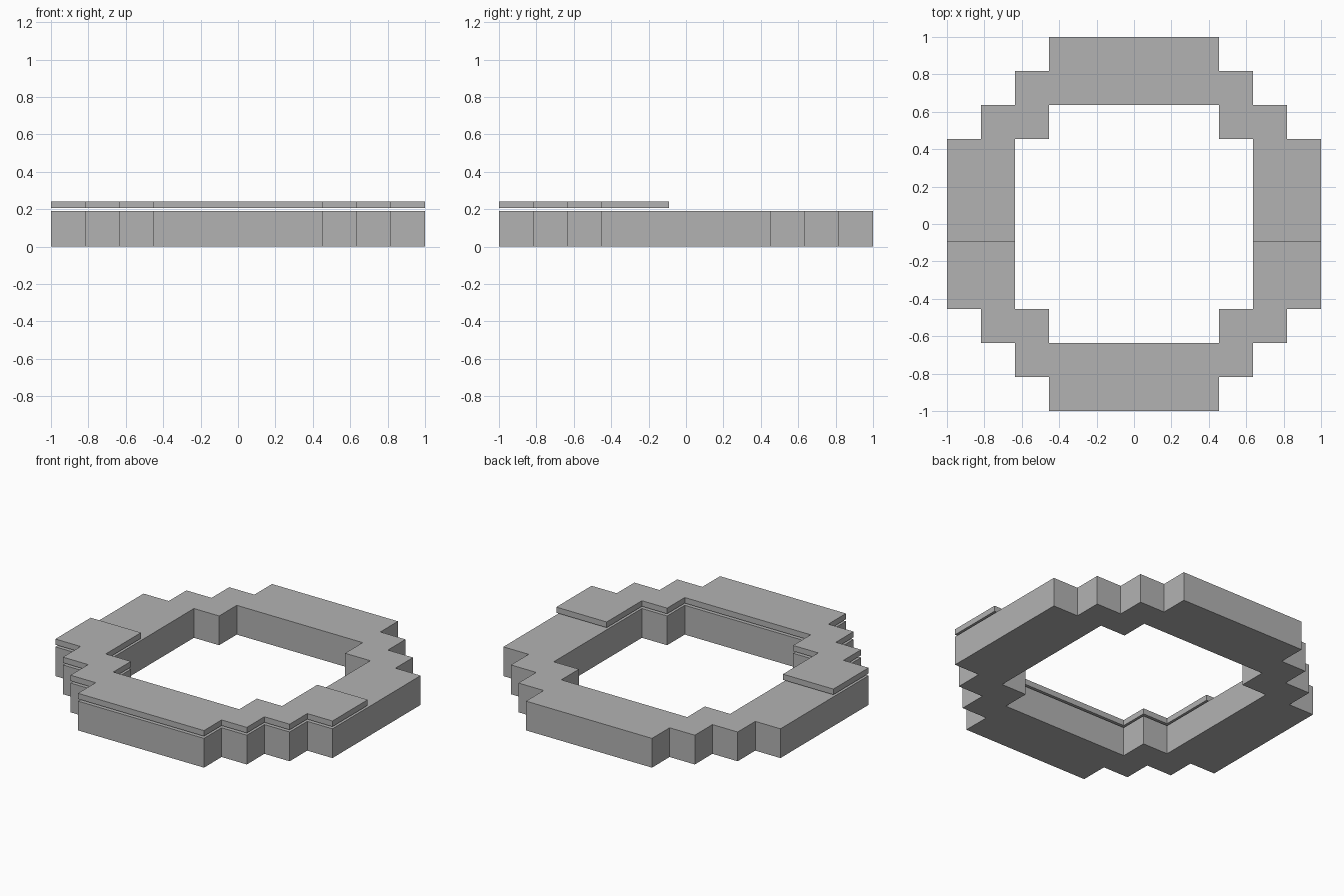
import bpy, bmesh

if "Cube" in bpy.data.objects:
    bpy.data.objects.remove(bpy.data.objects["Cube"])

U = 2 / 11  # one grid step of the stepped ring

grey = bpy.data.materials.new("plain grey")
grey.diffuse_color = (0.45, 0.45, 0.45, 1)
grey.use_nodes = True
grey.node_tree.nodes["Principled BSDF"].inputs["Base Color"].default_value = grey.diffuse_color


def half_ring(cut, sign=1):
    """C-shaped outline, in grid steps, of the ring from y = cut to y = -5.5."""
    outer = [(5.5, cut), (5.5, -2.5), (4.5, -2.5), (4.5, -3.5),
             (3.5, -3.5), (3.5, -4.5), (2.5, -4.5), (2.5, -5.5)]
    inner = [(2.5, -3.5), (2.5, -2.5), (3.5, -2.5), (3.5, cut)]
    loop = outer + [(-x, y) for x, y in reversed(outer)]
    loop += [(-x, y) for x, y in reversed(inner)] + inner
    return [(x * U, y * U * sign) for x, y in loop]


def stepped_plate(name, outlines, z0, z1):
    """Extrude one or more touching outlines into a closed solid."""
    bm = bmesh.new()
    for pts in outlines:
        bm.faces.new([bm.verts.new((x, y, z0)) for x, y in pts])
    bmesh.ops.remove_doubles(bm, verts=bm.verts, dist=1e-5)
    bottom = bm.faces[:]
    bottom_copy = bmesh.ops.extrude_face_region(bm, geom=bottom, use_keep_orig=True)
    top = [v for v in bottom_copy["geom"] if isinstance(v, bmesh.types.BMVert)]
    bmesh.ops.translate(bm, verts=top, vec=(0, 0, z1 - z0))
    # merge coplanar halves and face everything outward
    bmesh.ops.recalc_face_normals(bm, faces=bm.faces)
    mesh = bpy.data.meshes.new(name)
    bm.to_mesh(mesh)
    bm.free()
    mesh.materials.append(grey)
    obj = bpy.data.objects.new(name, mesh)
    bpy.context.collection.objects.link(obj)
    return obj


# full ring base, from a front half and its mirrored back half
stepped_plate("ring_base", [half_ring(0), half_ring(0, -1)], 0, 0.191)

# thin cover floating just above the front half
stepped_plate("front_cover_plate", [half_ring(-0.5)], 0.205, 0.242)
